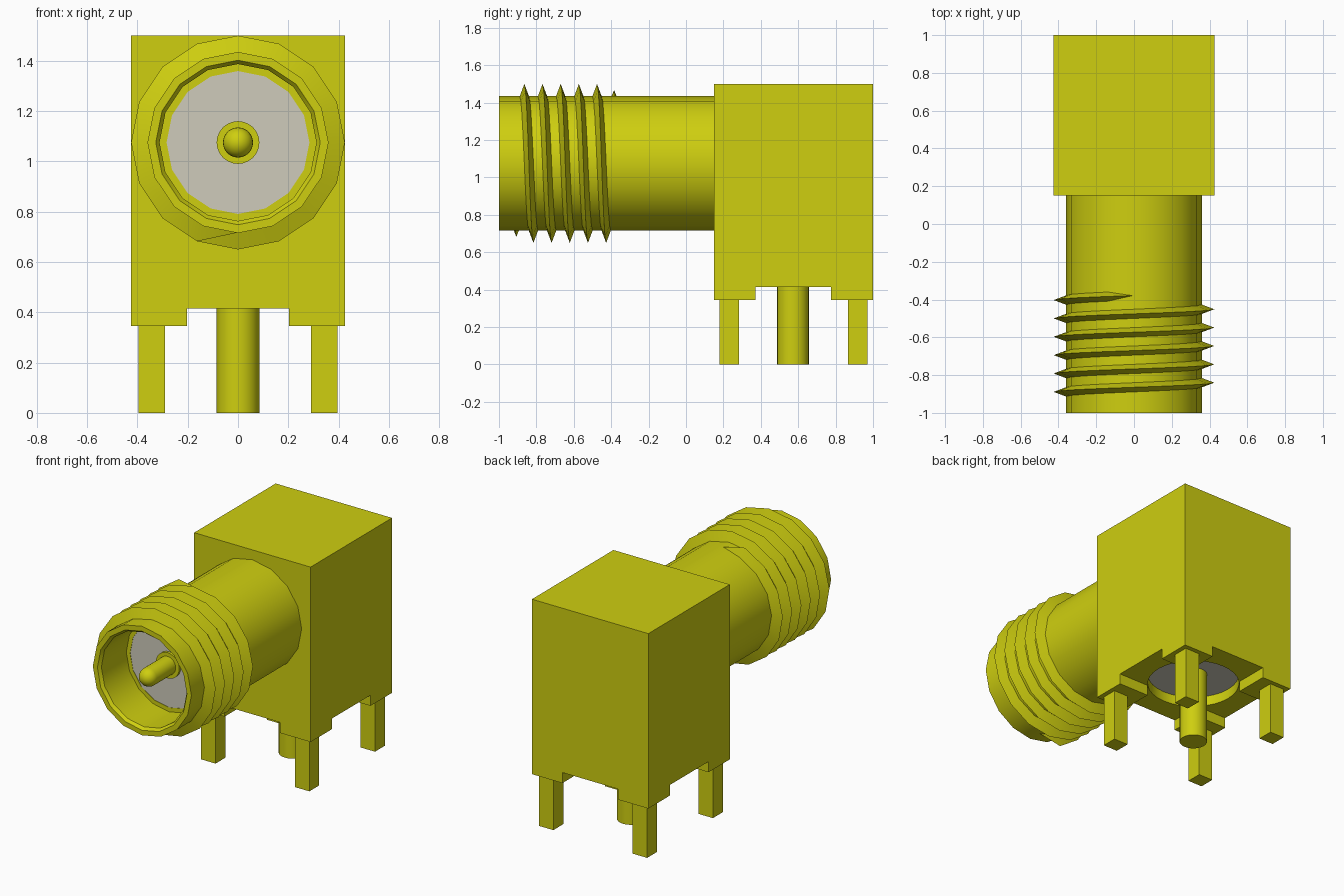
import bpy, bmesh, math
from mathutils import Vector

cube = bpy.data.objects.get("Cube")
if cube:
    bpy.data.objects.remove(cube, do_unlink=True)


def material(name, rgb):
    m = bpy.data.materials.new(name)
    m.use_nodes = True
    m.diffuse_color = (*rgb, 1)
    bsdf = m.node_tree.nodes["Principled BSDF"]
    bsdf.inputs["Base Color"].default_value = (*rgb, 1)
    bsdf.inputs["Roughness"].default_value = 0.5
    return m


GOLD = material("gold_plating", (0.62, 0.62, 0.005))
WHITE = material("off_white_insulator", (0.62, 0.60, 0.50))

AXIS_Z = 1.075      # height of the barrel axis
PIN_Y = 0.572       # depth of the vertical pin axis


def finish(name, bm, mat, smooth=False):
    bmesh.ops.recalc_face_normals(bm, faces=bm.faces)
    mesh = bpy.data.meshes.new(name)
    bm.to_mesh(mesh)
    bm.free()
    mesh.materials.append(mat)
    ob = bpy.data.objects.new(name, mesh)
    bpy.context.collection.objects.link(ob)
    if smooth:
        bpy.ops.object.select_all(action='DESELECT')
        ob.select_set(True)
        bpy.context.view_layer.objects.active = ob
        bpy.ops.object.shade_smooth_by_angle(angle=math.radians(30))
    return ob


def box(name, lo, hi, mat=GOLD):
    bm = bmesh.new()
    bmesh.ops.create_cube(bm, size=1)
    lo, hi = Vector(lo), Vector(hi)
    for v in bm.verts:
        v.co = (lo + hi) / 2 + v.co * (hi - lo)
    return finish(name, bm, mat)


def lathe(name, profile, axis, mat=GOLD, n=16):
    """Revolve (radius, position) points about the barrel (Y) or pin (Z) axis."""
    bm = bmesh.new()
    rings = []
    for r, t in profile:
        ring = []
        for i in range(n if r > 0 else 1):
            a = 2 * math.pi * i / n
            s, c = r * math.sin(a), r * math.cos(a)
            co = (s, t, AXIS_Z + c) if axis == 'Y' else (s, PIN_Y + c, t)
            ring.append(bm.verts.new(co))
        rings.append(ring)
    for p, q in zip(rings, rings[1:]):
        for i in range(n):
            j = (i + 1) % n
            face = [p[i % len(p)], p[j % len(p)], q[j % len(q)], q[i % len(q)]]
            bm.faces.new(list(dict.fromkeys(face)))
    return finish(name, bm, mat, smooth=True)


# Body block with a round socket cut into its underside
body = box("body_block", (-0.425, 0.15, 0.415), (0.425, 1.0, 1.5))
cutter = lathe("socket_cutter", [(0, 0.3), (0.283, 0.3), (0.283, 0.487), (0, 0.487)], 'Z', n=32)
cutter.hide_render = True
cut = body.modifiers.new("socket", 'BOOLEAN')
cut.operation, cut.solver, cut.object = 'DIFFERENCE', 'EXACT', cutter
bpy.ops.object.select_all(action='DESELECT')
body.select_set(True)
bpy.context.view_layer.objects.active = body
bpy.ops.object.modifier_apply(modifier=cut.name)
bpy.data.objects.remove(cutter, do_unlink=True)

# Insulator plate in the socket and the vertical solder pin
lathe("socket_insulator", [(0, 0.48), (0.282, 0.48), (0.282, 0.489), (0, 0.489)], 'Z', WHITE, 32)
lathe("solder_pin", [(0, 0), (0.085, 0), (0.085, 0.485), (0, 0.485)], 'Z', n=24)

# Corner pads and mounting legs
for sx, side in ((-1, "right"), (1, "left")):
    for end, py, ly in (("front", (0.15, 0.372), (0.18, 0.283)),
                        ("back", (0.775, 1.0), (0.865, 0.97))):
        for part, xs, ys, zs in (("pad", (0.203, 0.425), py, (0.345, 0.415)),
                                 ("leg", (0.29, 0.395), ly, (0.0, 0.345))):
            x0, x1 = sorted(sx * x for x in xs)
            box(f"{end}_{side}_{part}", (x0, ys[0], zs[0]), (x1, ys[1], zs[1]))

# Hollow barrel with chamfered mouth and inner shoulder
lathe("barrel", [(0.36, 0.15), (0.36, -1.0), (0.327, -1.0), (0.312, -0.98),
                 (0.312, -0.72), (0.284, -0.72), (0.284, -0.68), (0, -0.68)], 'Y')
lathe("barrel_insulator", [(0, -0.718), (0.284, -0.718), (0.284, -0.69), (0, -0.69)], 'Y', WHITE)

# Centre contact: collar, shaft and rounded tip
tip = [(0.06 * math.sin(a), -0.93 - 0.06 * math.cos(a))
       for a in (k * math.pi / 12 for k in range(7))]
lathe("centre_contact", tip + [(0.06, -0.735), (0.085, -0.735), (0.085, -0.7), (0, -0.7)], 'Y', n=24)

# Helical thread, 5.5 turns from the bottom to the top, tapering out at both ends
STEPS, START, PITCH = 88, -0.913, 0.0972
bm = bmesh.new()
sections = []
for k in range(STEPS + 1):
    a = math.pi + 2 * math.pi * k / 16
    y = START + PITCH * k / 16
    ended = k in (0, STEPS)
    crest, half = (0.358, 0.004) if ended else (0.425, 0.03)
    sections.append([bm.verts.new((r * math.sin(a), y + dy, AXIS_Z + r * math.cos(a)))
                     for r, dy in ((0.345, -half), (crest, 0), (0.345, half))])
for p, q in zip(sections, sections[1:]):
    for i in range(3):
        j = (i + 1) % 3
        bm.faces.new((p[i], p[j], q[j], q[i]))
bm.faces.new(sections[0])
bm.faces.new(sections[-1])
finish("barrel_thread", bm, GOLD, smooth=True)
